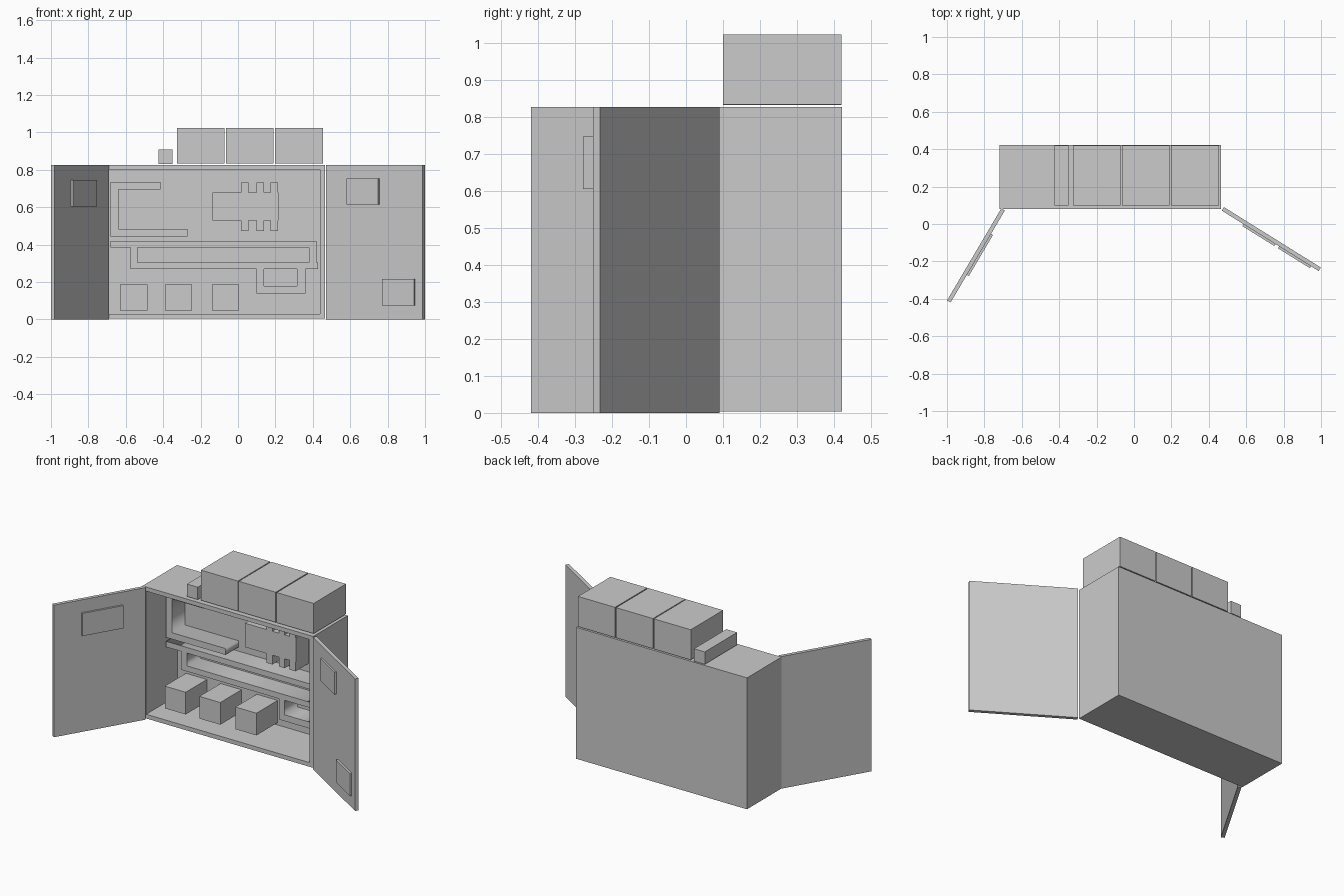
import bpy, bmesh, math
from mathutils import Matrix, Vector

if "Cube" in bpy.data.objects:
    bpy.data.objects.remove(bpy.data.objects["Cube"])


def finish(name, bm, matrix=None):
    bmesh.ops.recalc_face_normals(bm, faces=bm.faces)
    mesh = bpy.data.meshes.new(name)
    bm.to_mesh(mesh)
    bm.free()
    ob = bpy.data.objects.new(name, mesh)
    if matrix is not None:
        ob.matrix_world = matrix
    bpy.context.collection.objects.link(ob)
    return ob


def box_bm(x, y, z):
    bm = bmesh.new()
    bmesh.ops.create_cube(bm, size=1)
    for v in bm.verts:
        v.co = Vector([(r[0] + r[1]) / 2 + c * (r[1] - r[0])
                       for c, r in zip(v.co, (x, y, z))])
    return bm


def box(name, x, y, z, matrix=None):
    return finish(name, box_bm(x, y, z), matrix)


def duct(name, loops, y0, y1):
    """Extrude x/z outlines (first outer, then holes) along y."""
    cu = bpy.data.curves.new(name, 'CURVE')
    cu.dimensions, cu.fill_mode = '2D', 'BOTH'
    cu.extrude = (y1 - y0) / 2
    for pts in loops:
        sp = cu.splines.new('POLY')
        sp.points.add(len(pts) - 1)
        for p, (px, pz) in zip(sp.points, pts):
            p.co = (px, pz, 0, 1)
        sp.use_cyclic_u = True
    ob = bpy.data.objects.new(name, cu)
    ob.location.y = (y0 + y1) / 2
    ob.rotation_euler.x = math.pi / 2
    bpy.context.collection.objects.link(ob)
    bpy.ops.object.select_all(action='DESELECT')
    ob.select_set(True)
    bpy.context.view_layer.objects.active = ob
    bpy.ops.object.convert(target='MESH')


def rect(x0, x1, z0, z1):
    return [(x0, z0), (x1, z0), (x1, z1), (x0, z1)]


# cabinet body with recessed front
bm = box_bm((-0.718, 0.465), (0.08, 0.422), (0.004, 0.827))
bm.normal_update()
front = min(bm.faces, key=lambda f: f.calc_center_median().y)
bmesh.ops.inset_individual(bm, faces=[front], thickness=0.037)
ret = bmesh.ops.extrude_discrete_faces(bm, faces=[front])
bmesh.ops.translate(bm, verts=ret['faces'][0].verts, vec=(0, 0.31, 0))
finish("cabinet_body", bm)

# interior cable ducts
YF, YB = 0.262, 0.39
duct("upper_duct", [[(-0.683, 0.735), (-0.415, 0.735), (-0.415, 0.695), (-0.64, 0.695),
                     (-0.64, 0.485), (-0.27, 0.485), (-0.27, 0.445), (-0.683, 0.445)]], YF, YB)
duct("lower_duct", [[(-0.683, 0.42), (0.42, 0.42), (0.42, 0.305), (0.428, 0.305),
                     (0.428, 0.27), (0.36, 0.27), (0.36, 0.14), (0.10, 0.14),
                     (0.10, 0.27), (-0.575, 0.27), (-0.575, 0.385), (-0.683, 0.385)],
                    rect(-0.537, 0.38, 0.305, 0.385),
                    rect(0.14, 0.315, 0.18, 0.27)], YF, YB)

# control block with terminals above and below
box("control_block", (-0.135, 0.217), (YF, YB), (0.53, 0.68))
for i, x in enumerate((0.015, 0.10, 0.175)):
    box(f"upper_terminal_{i}", (x, x + 0.04), (YF, YB), (0.68, 0.733))
    box(f"lower_terminal_{i}", (x, x + 0.04), (YF, YB), (0.472, 0.53))

# floor units
for i, x in enumerate((-0.63, -0.39, -0.14)):
    box(f"floor_unit_{i}", (x, x + 0.145), (0.175, 0.385), (0.048, 0.187))

# roof units
for i, x in enumerate((-0.327, -0.065, 0.198)):
    box(f"roof_unit_{i}", (x, x + 0.256), (0.10, 0.42), (0.834, 1.023))
box("small_roof_unit", (-0.424, -0.349), (0.10, 0.42), (0.832, 0.91))


# open doors with plates on the inner faces
def door(name, hinge, tip, inner, plates):
    h, t = Vector(hinge), Vector(tip)
    d = t - h
    m = Matrix.Translation((*h, 0)) @ Matrix.Rotation(math.atan2(d.y, d.x), 4, 'Z')
    box(name, (0, d.length), (-0.011, 0.011), (0, 0.827), m)
    for i, (s0, s1, z0, z1) in enumerate(plates):
        y = sorted((inner * 0.010, inner * 0.023))
        box(f"{name}_plate_{i}", (s0, s1), y, (z0, z1), m)


door("left_door", (-0.70, 0.078), (-0.99, -0.414), 1, [(0.145, 0.40, 0.605, 0.747)])
door("right_door", (0.475, 0.081), (0.993, -0.242), -1,
     [(0.137, 0.338, 0.615, 0.755), (0.362, 0.562, 0.075, 0.217)])
